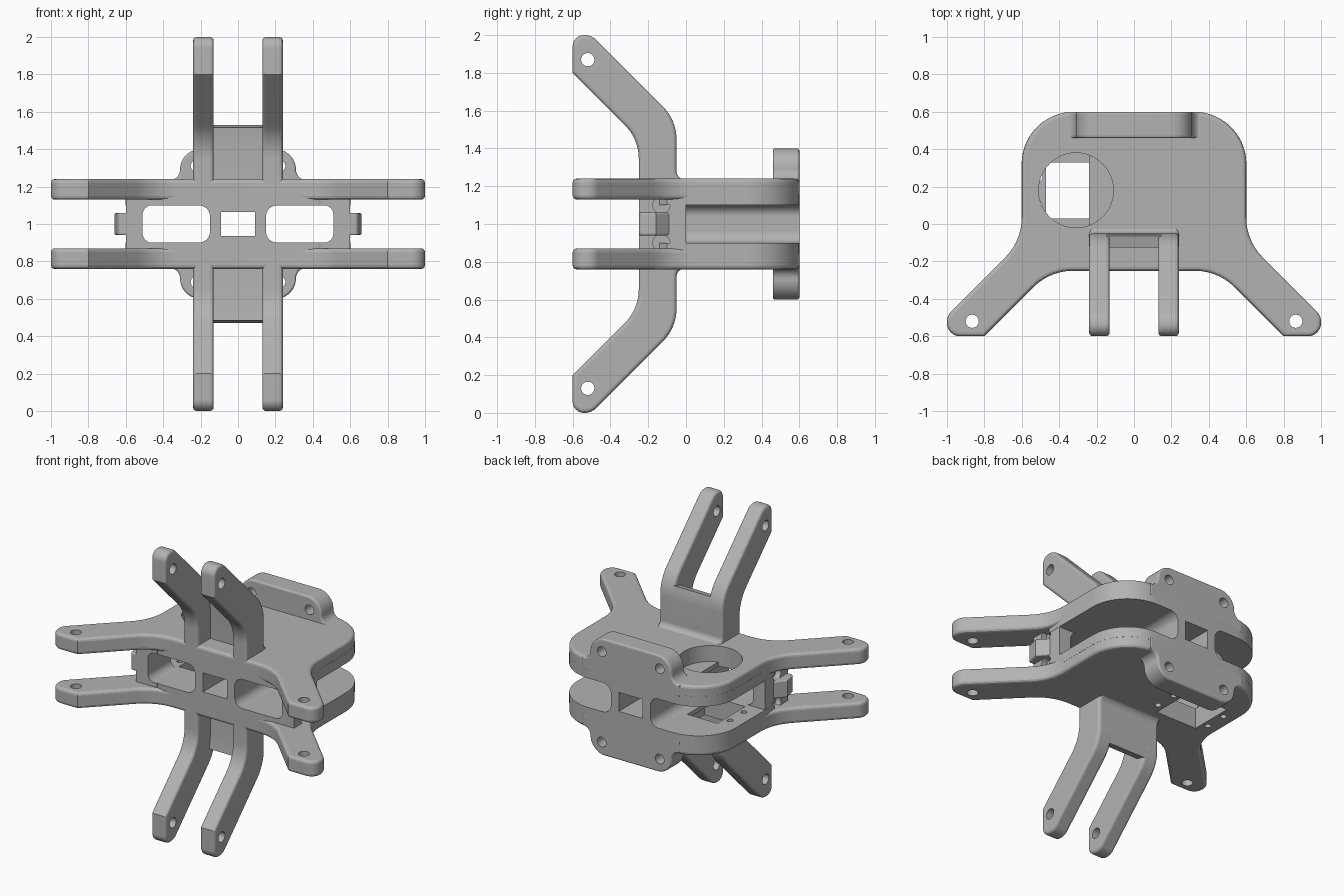
import bpy, bmesh, math
from mathutils import Vector

if "Cube" in bpy.data.objects:
    bpy.data.objects.remove(bpy.data.objects["Cube"])

grey = bpy.data.materials.new("plain grey")
grey.use_nodes = True
tone = (0.45, 0.45, 0.45, 1)
grey.diffuse_color = tone
grey.node_tree.nodes["Principled BSDF"].inputs["Base Color"].default_value = tone


def sym(half):
    """Complete a right-hand half outline with its mirror image."""
    return half + [(-p[0], *p[1:]) for p in reversed(half)]


def rounded(corners):
    """Counter-clockwise outline from (a, b, radius) corners."""
    out = []
    for i, c in enumerate(corners):
        p = Vector(c[:2])
        r = c[2] if len(c) > 2 else 0
        if not r:
            out.append(p)
            continue
        u = (Vector(corners[i - 1][:2]) - p).normalized()
        v = (Vector(corners[(i + 1) % len(corners)][:2]) - p).normalized()
        half = u.angle(v) / 2
        centre = p + (u + v).normalized() * r / math.sin(half)
        start = p + u * r / math.tan(half) - centre
        end = p + v * r / math.tan(half) - centre
        turn = math.atan2(start.cross(end), start.dot(end))
        steps = max(4, round(abs(turn) / math.radians(6)))
        for k in range(steps + 1):
            a = turn * k / steps
            out.append(centre + Vector((start.x * math.cos(a) - start.y * math.sin(a),
                                        start.x * math.sin(a) + start.y * math.cos(a))))
    return out


def circle(a, b, r):
    return [Vector((a + r * math.cos(t * math.tau / 48), b + r * math.sin(t * math.tau / 48)))
            for t in range(48)]


def rect(a0, a1, b0, b1):
    return [Vector(p) for p in ((a0, b0), (a1, b0), (a1, b1), (a0, b1))]


def inset(pts, d):
    out = []
    for i, p in enumerate(pts):
        e = (p - pts[i - 1]).normalized()
        f = (pts[(i + 1) % len(pts)] - p).normalized()
        n, m = Vector((e.y, -e.x)), Vector((f.y, -f.x))
        out.append(p - (n + m) / (1 + n.dot(m)) * d)
    return out


def prism(name, pts, lo, hi, axis="z", bevel=0.0, side=1, flip=False):
    """Extrude an outline along an axis with rounded rims; optionally mirror in x or z."""
    place = {"z": lambda a, b, h: (a, b, h),
             "y": lambda a, b, h: (a, h, b),
             "x": lambda a, b, h: (h, a, b)}[axis]
    rim = [0]
    levels = [(0, lo), (0, hi)]
    if bevel:
        rim = [k * math.pi / 6 for k in range(4)]
        low = [(bevel * (1 - math.sin(t)), lo + bevel * (1 - math.cos(t))) for t in rim]
        levels = low + [(d, lo + hi - h) for d, h in reversed(low)]
    bm = bmesh.new()
    rings = []
    for d, h in levels:
        ring = []
        for p in (inset(pts, d) if d else pts):
            x, y, z = place(p.x, p.y, h)
            ring.append(bm.verts.new((x * side, y, 2 - z if flip else z)))
        rings.append(ring)
    for r, s in zip(rings, rings[1:]):
        for i in range(len(r)):
            bm.faces.new((r[i - 1], r[i], s[i], s[i - 1]))
    bm.faces.new(rings[0])
    bm.faces.new(rings[-1])
    bmesh.ops.recalc_face_normals(bm, faces=bm.faces)
    mesh = bpy.data.meshes.new(name)
    bm.to_mesh(mesh)
    bm.free()
    mesh.materials.append(grey)
    ob = bpy.data.objects.new(name, mesh)
    bpy.context.collection.objects.link(ob)
    return ob


def cut(ob, cutters):
    """Subtract the cutters from an object, then remove them."""
    for c in cutters:
        m = ob.modifiers.new("hole", "BOOLEAN")
        m.operation, m.solver, m.object = "DIFFERENCE", "EXACT", c
    bpy.context.view_layer.update()
    done = ob.evaluated_get(bpy.context.evaluated_depsgraph_get())
    mesh = bpy.data.meshes.new_from_object(done)
    ob.modifiers.clear()
    ob.data = mesh
    for c in cutters:
        bpy.data.objects.remove(c)


parts = []
SOFT = 0.02

# Outlines
plate_outline = rounded(sym([(.45, -.25, .3), (.8, -.6), (1, -.6, .07), (1, -.49, .08),
                             (.6, -.09, .3), (.6, .6, .28)]))
core_outline = rounded(sym([(.45, -.25, .1), (.601, -.1), (.601, .6, .28)]))
leg_outline = rounded([(-.25, 1.15), (0, 1.15), (0, 1.235), (-.05, 1.235, .045),
                       (-.05, 1.55, .25), (-.5, 2, .09), (-.6, 2, .06), (-.6, 1.8),
                       (-.25, 1.45, .25)])
web_outline = rounded([(-.115, 1.15), (0, 1.15), (0, 1.235), (-.05, 1.235, .045),
                       (-.05, 1.446), (-.054, 1.49), (-.065, 1.53), (-.125, 1.515),
                       (-.115, 1.44)])
flange_outline = rounded(sym([(.37, 1.15), (.37, 1.235), (.31, 1.235, .055), (.31, 1.4, .11)]))


def deck_holes(flip):
    """Large opening of each deck: round on top, square with screw holes below."""
    if not flip:
        return [prism("cutter", circle(-.31, .18, .2), 1, 1.3)]
    holes = [prism("cutter", rect(-.47, -.16, .03, .33), 1, 1.3, flip=True)]
    for x in (-.51, -.11):
        for y in (.1, .25):
            holes.append(prism("cutter", circle(x, y, .02), 1, 1.3, flip=True))
    return holes


for flip, level in ((False, "upper"), (True, "lower")):
    # Deck with its two swept arms, thickened over the body
    deck = prism(level + "_deck", plate_outline, 1.13, 1.24, bevel=SOFT, flip=flip)
    cut(deck, deck_holes(flip) + [prism("cutter", circle(s * .865, -.52, .035), 1, 1.3, flip=flip)
                                  for s in (-1, 1)])
    core = prism(level + "_deck_core", core_outline, 1.1, 1.17, flip=flip)
    cut(core, deck_holes(flip))

    # Bent fork legs joined by a web
    for side, word in ((1, "left"), (-1, "right")):
        leg = prism(f"{level}_{word}_leg", leg_outline, .13, .24, "x", SOFT, side, flip)
        cut(leg, [prism("cutter", circle(-.52, 1.87, .035), .05, .3, "x", 0, side, flip)])
        parts.append(leg)
    web = prism(level + "_leg_web", web_outline, -.16, .16, "x", flip=flip)

    # Rear mounting flange
    flange = prism(level + "_rear_flange", flange_outline, .46, .6, "y", .012, flip=flip)
    cut(flange, [prism("cutter", circle(s * .22, 1.31, .033), .4, .7, "y", flip=flip)
                 for s in (-1, 1)])
    parts += [deck, core, web, flange]

# Central spine between the decks with a square channel
spine = prism("spine", rounded(sym([(.24, .87), (.24, .9), (.15, .9, .06),
                                    (.15, 1.1, .06), (.24, 1.1), (.24, 1.13)])),
              -.25, .6, "y")
cut(spine, [prism("cutter", rect(-.09, .09, .935, 1.065), -.4, .8, "y")])
parts.append(spine)

# Side struts with notches and a stop pad
strut_outline = rounded([(.44, .87), (.6, .87), (.6, 1.13), (.44, 1.13), (.44, 1.1),
                         (.51, 1.1, .05), (.51, .9, .05), (.44, .9)])
pad_outline = rounded([(.55, -.25), (.64, -.25, .02), (.66, -.16), (.6, -.09), (.6, 0), (.55, 0)])
for side, word in ((1, "left"), (-1, "right")):
    strut = prism(word + "_strut", strut_outline, -.25, 0, "y", side=side)
    cut(strut, [prism("cutter", circle(-.13, z, .045), .56, .8, "x", side=side)
                for z in (.9, 1.1)])
    pad = prism(word + "_stop_pad", pad_outline, .94, 1.06, bevel=.01, side=side)
    parts += [strut, pad]

# Smooth the curves, keep rims crisp
bpy.ops.object.select_all(action="DESELECT")
for ob in parts:
    ob.select_set(True)
bpy.context.view_layer.objects.active = parts[0]
bpy.ops.object.shade_smooth_by_angle(angle=math.radians(14))
